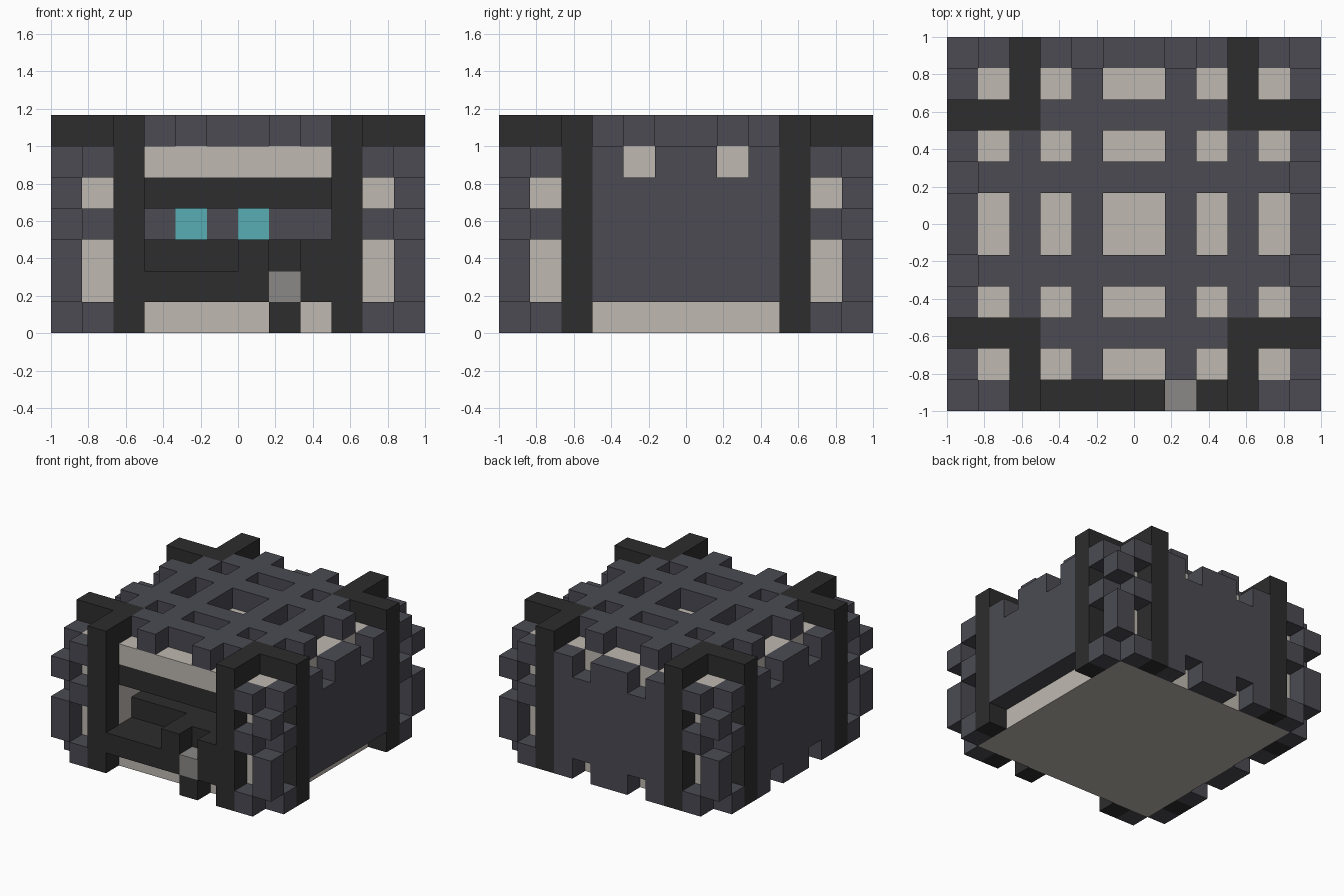
import bpy, bmesh
from mathutils import Vector

if "Cube" in bpy.data.objects:
    bpy.data.objects.remove(bpy.data.objects["Cube"])

N = 12                 # blocks along each horizontal side
U = 2 / N              # size of one block
TOP = 6                # roof layer


def material(name, rgb):
    m = bpy.data.materials.new(name)
    m.use_nodes = True
    colour = (*rgb, 1)
    m.diffuse_color = colour
    m.node_tree.nodes["Principled BSDF"].inputs["Base Color"].default_value = colour
    return m


SLATE = material("slate", (0.069, 0.069, 0.086))
CREAM = material("cream", (0.52, 0.485, 0.44))
DARK = material("charcoal", (0.026, 0.026, 0.026))
GREY = material("mid_grey", (0.26, 0.25, 0.24))
TEAL = material("teal", (0.095, 0.42, 0.45))

cells = {}             # block position -> part name
paint = {}             # part name -> material


def fill(part, mat, lo, hi):
    """Fill the blocks from lo up to, but not including, hi."""
    paint[part] = mat
    for x in range(lo[0], hi[0]):
        for y in range(lo[1], hi[1]):
            for z in range(lo[2], hi[2]):
                cells[x, y, z] = part


def carve(lo, hi):
    for p in list(cells):
        if all(a <= c < b for a, c, b in zip(lo, p, hi)):
            del cells[p]


# Solid core with the front recess
fill("core", CREAM, (1, 1, 0), (11, 11, TOP))
carve((3, 1, 1), (9, 3, 5))

# Roof lattice
for i in (2, 4, 7, 9):
    a = 1 if i in (4, 7) else 3
    fill("roof_lattice", SLATE, (i, a, TOP), (i + 1, N - a, TOP + 1))
    fill("roof_lattice", SLATE, (a, i, TOP), (N - a, i + 1, TOP + 1))

# Side and back walls with notched edges
fill("right_wall", SLATE, (0, 3, 0), (1, 9, TOP))
fill("left_wall", SLATE, (11, 3, 1), (12, 9, TOP))
fill("back_wall", SLATE, (3, 11, 0), (9, 12, TOP))
for i in (4, 7):
    for z in (0, TOP - 1):
        carve((0, i, z), (1, i + 1, z + 1))
        carve((11, i, z), (12, i + 1, z + 1))
        carve((i, 11, z), (i + 1, 12, z + 1))

# Corner frames and interlocking corner blocks, mirrored to four corners
for sx, side in ((0, "right"), (1, "left")):
    for sy, end in ((0, "front"), (1, "back")):

        def corner(part, mat, x, y, z0, z1):
            x, y = (N - 1 - x if sx else x), (N - 1 - y if sy else y)
            fill(f"{end}_{side}_{part}", mat, (x, y, z0), (x + 1, y + 1, z1))

        for x, y in ((2, 0), (0, 2)):
            corner("frame", DARK, x, y, 0, TOP + 1)
        for x, y in ((2, 1), (2, 2), (1, 2)):
            corner("frame", DARK, x, y, TOP, TOP + 1)
        for z in (0, 3, 5):
            corner("corner_blocks", SLATE, 1, 0, z, z + 1)
            corner("corner_blocks", SLATE, 0, 1, z, z + 1)
        corner("corner_blocks", SLATE, 0, 0, 1, 3)
        corner("corner_blocks", SLATE, 0, 0, 4, 5)

# Front recess: lintel, shelf, desk, counter, spout
fill("lintel", DARK, (3, 1, 4), (9, 3, 5))
fill("shelf", DARK, (3, 0, 1), (9, 3, 2))
fill("desk", DARK, (3, 2, 2), (6, 3, 3))
fill("counter", DARK, (6, 0, 2), (9, 3, 3))
carve((7, 0, 2), (8, 1, 3))
fill("grey_block", GREY, (7, 0, 1), (8, 1, 2))
fill("block_foot", DARK, (7, 0, 0), (8, 1, 1))

# Panel at the back of the recess with two lit screens
fill("recess_panel", SLATE, (3, 3, 3), (9, 4, 4))
for name, i in (("right_screen", 4), ("left_screen", 6)):
    fill(name, TEAL, (i, 3, 3), (i + 1, 4, 4))


def build(part):
    """Make one object from the exposed sides of a part's blocks."""
    bm = bmesh.new()
    for p in [c for c, n in cells.items() if n == part]:
        for axis in range(3):
            for s in (0, 1):
                q = list(p)
                q[axis] += 2 * s - 1
                if tuple(q) in cells:
                    continue
                base = Vector(p)
                base[axis] += s
                u, v = Vector(), Vector()
                u[(axis + 1) % 3] = 1
                v[(axis + 2) % 3] = 1
                ring = [base, base + u, base + u + v, base + v]
                if not s:
                    ring.reverse()
                bm.faces.new([bm.verts.new(c * U - Vector((1, 1, 0))) for c in ring])
    bmesh.ops.remove_doubles(bm, verts=bm.verts, dist=U / 100)
    bmesh.ops.dissolve_limit(bm, angle_limit=0.01, verts=bm.verts, edges=bm.edges)
    mesh = bpy.data.meshes.new(part)
    bm.to_mesh(mesh)
    bm.free()
    mesh.materials.append(paint[part])
    bpy.context.collection.objects.link(bpy.data.objects.new(part, mesh))


for part in paint:
    build(part)
